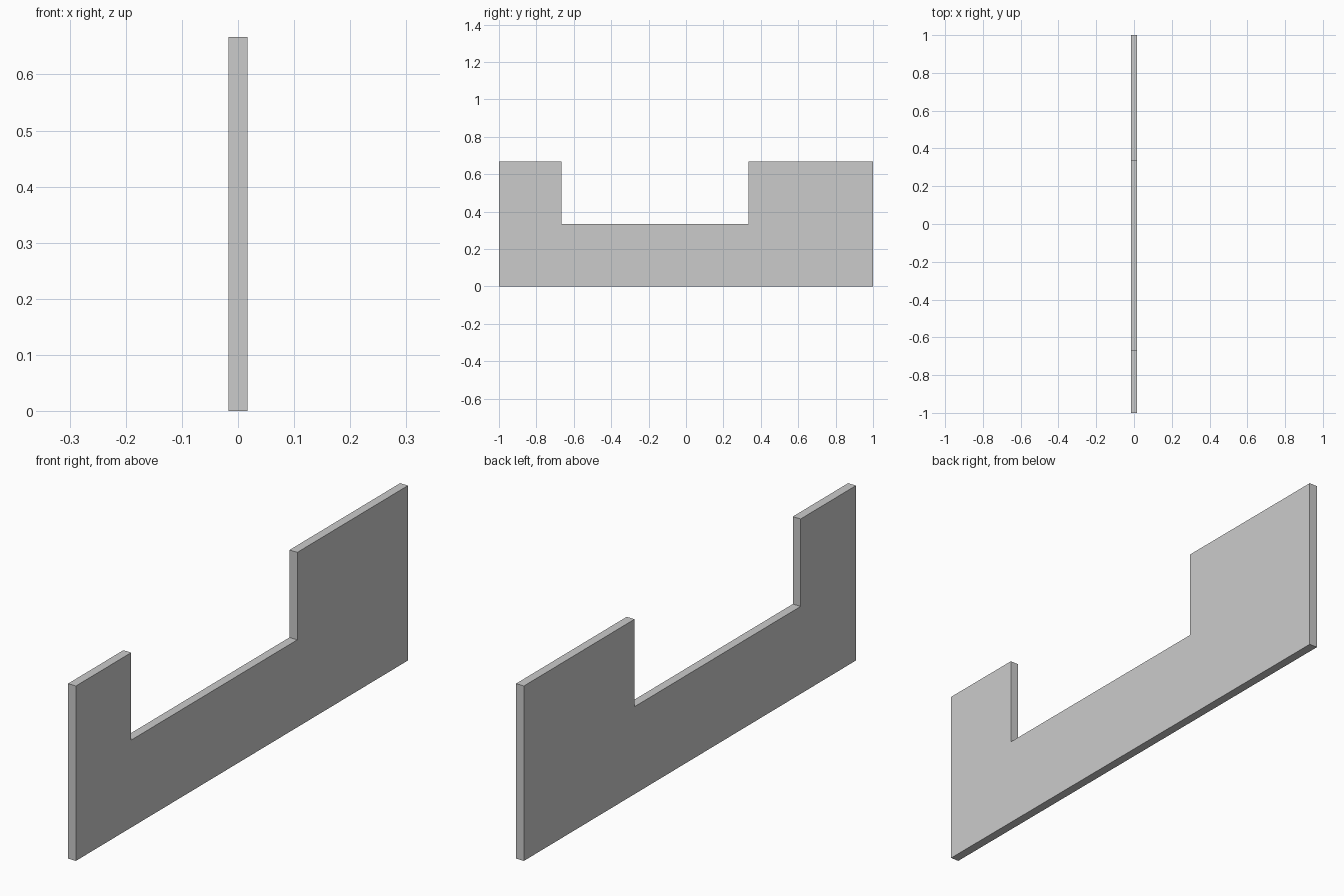
import bpy, bmesh

if "Cube" in bpy.data.objects:
    bpy.data.objects.remove(bpy.data.objects["Cube"])

THIRD = 1 / 3
HALF_THICKNESS = 1 / 60

# Side outline (y, z) of the wall panel with its off-centre notch
profile = [
    (-1, 0), (1, 0), (1, 2 * THIRD), (THIRD, 2 * THIRD),
    (THIRD, THIRD), (-2 * THIRD, THIRD), (-2 * THIRD, 2 * THIRD), (-1, 2 * THIRD),
]

# Extrude the outline across x to give the panel its thickness
bm = bmesh.new()
face = bm.faces.new([bm.verts.new((-HALF_THICKNESS, y, z)) for y, z in profile])
extruded = bmesh.ops.extrude_face_region(bm, geom=[face], use_keep_orig=True)
new_verts = [g for g in extruded["geom"] if isinstance(g, bmesh.types.BMVert)]
bmesh.ops.translate(bm, verts=new_verts, vec=(2 * HALF_THICKNESS, 0, 0))
bmesh.ops.recalc_face_normals(bm, faces=bm.faces[:])

mesh = bpy.data.meshes.new("notched_wall_panel")
bm.to_mesh(mesh)
bm.free()
panel = bpy.data.objects.new("notched_wall_panel", mesh)
bpy.context.collection.objects.link(panel)
